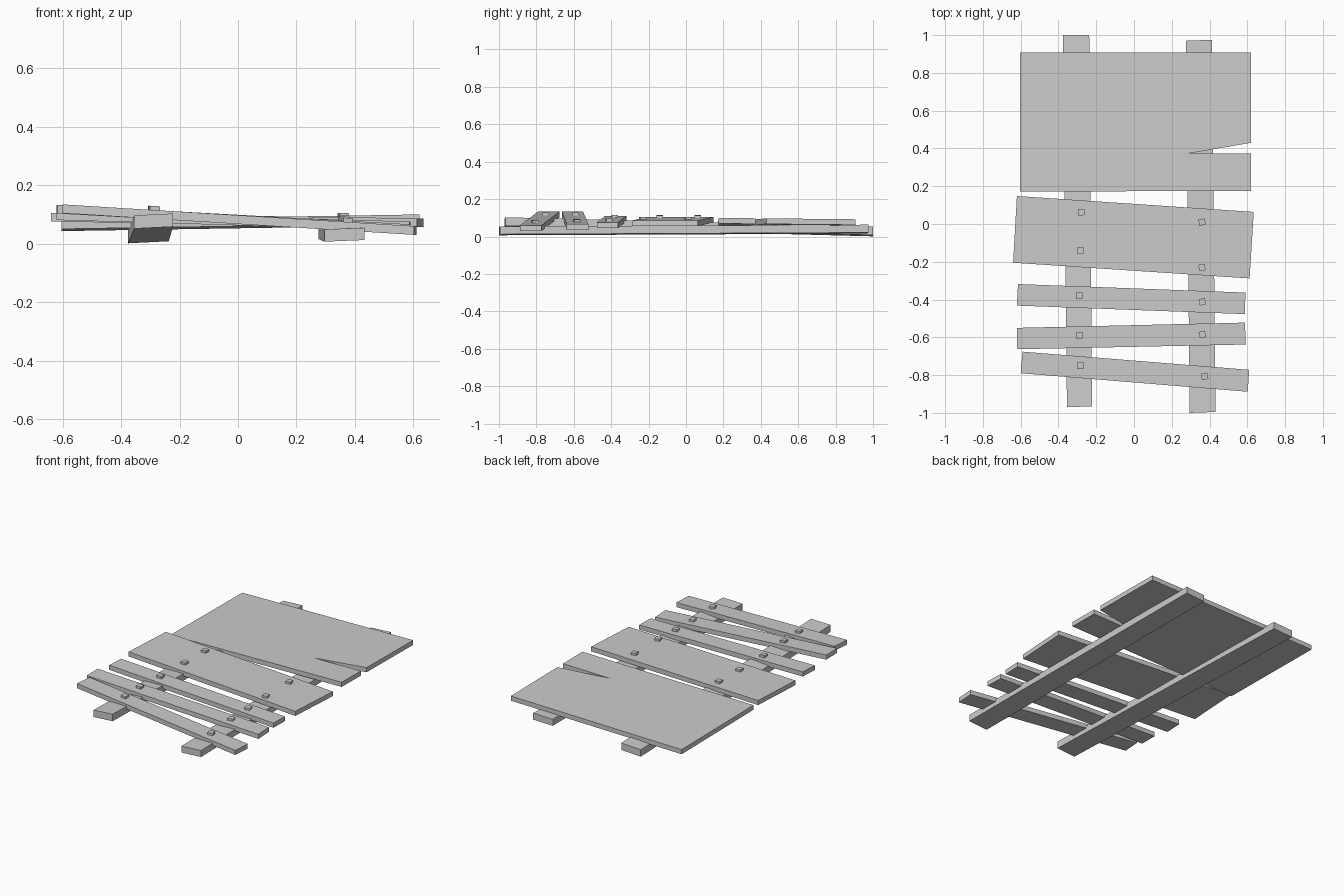
import bpy
import bmesh
from mathutils import Matrix, Vector

cube = bpy.data.objects.get("Cube")
if cube:
    bpy.data.objects.remove(cube, do_unlink=True)

grey = bpy.data.materials.new("plain_grey")
grey.use_nodes = True
colour = (0.6, 0.6, 0.6, 1)
grey.diffuse_color = colour
grey.node_tree.nodes["Principled BSDF"].inputs["Base Color"].default_value = colour


def slab(name, outline, height, thickness):
    """Flat board: a plan outline laid on a tilted top plane, thickened downwards."""
    bm = bmesh.new()
    top = [bm.verts.new((x, y, height(x, y))) for x, y in outline]
    face = bm.faces.new(top)
    down = bmesh.ops.extrude_face_region(bm, geom=[face], use_keep_orig=True)
    moved = [v for v in down["geom"] if isinstance(v, bmesh.types.BMVert)]
    bmesh.ops.translate(bm, verts=moved, vec=(0, 0, -thickness))
    bmesh.ops.recalc_face_normals(bm, faces=bm.faces)
    mesh = bpy.data.meshes.new(name)
    bm.to_mesh(mesh)
    bm.free()
    mesh.materials.append(grey)
    obj = bpy.data.objects.new(name, mesh)
    bpy.context.collection.objects.link(obj)
    return obj


def plane(cx, cy, z, slope_x, slope_y):
    return lambda x, y: z + slope_x * (x - cx) + slope_y * (y - cy)


# Two long support beams
slab("right_beam", [(-0.355, -0.97), (-0.222, -0.965), (-0.237, 1), (-0.376, 1)],
     plane(-0.297, 0, 0.075, 0.05, -0.025), 0.045)
slab("left_beam", [(0.295, -1), (0.432, -0.995), (0.412, 0.975), (0.275, 0.97)],
     plane(0.354, 0, 0.056, 0.04, 0.005), 0.042)

# Wide back board with a split in its side
slab("wide_board",
     [(-0.604, 0.172), (0.62, 0.175), (0.62, 0.372), (0.28, 0.372),
      (0.62, 0.43), (0.62, 0.907), (-0.604, 0.907)],
     plane(0, 0.54, 0.086, 0.016, -0.01), 0.03)

# Crooked cross planks: outline, top height at right and left ends, nails
planks = [
    ("middle_board", [(-0.64, -0.205), (0.612, -0.288), (0.634, 0.064), (-0.62, 0.148)],
     0.105, 0.086, [(-0.28, 0.063), (0.36, 0.01), (-0.285, -0.14), (0.36, -0.23)]),
    ("back_slat", [(-0.62, -0.432), (0.587, -0.477), (0.59, -0.363), (-0.614, -0.318)],
     0.11, 0.075, [(-0.29, -0.38), (0.362, -0.412)]),
    ("middle_slat", [(-0.618, -0.663), (0.592, -0.638), (0.587, -0.522), (-0.62, -0.55)],
     0.132, 0.065, [(-0.29, -0.59), (0.362, -0.585)]),
    ("front_slat", [(-0.6, -0.79), (0.602, -0.888), (0.61, -0.772), (-0.59, -0.676)],
     0.134, 0.06, [(-0.285, -0.75), (0.374, -0.807)]),
]
for name, outline, z_start, z_end, nails in planks:
    span = outline[1][0] - outline[0][0]
    height = plane(0, 0, (z_start + z_end) / 2, (z_end - z_start) / span, 0)
    slab(name, outline, height, 0.03)
    # Square nail heads standing on the plank
    for i, (nx, ny) in enumerate(nails):
        turn = Matrix.Rotation(0.2 if nx > 0 else 0.03, 2)
        square = []
        for sx, sy in ((-1, -1), (1, -1), (1, 1), (-1, 1)):
            p = turn @ Vector((sx, sy)) * 0.017
            square.append((nx + p.x, ny + p.y))
        slab(f"{name}_nail_{i + 1}", square,
             lambda x, y: height(x, y) + 0.014, 0.02)
